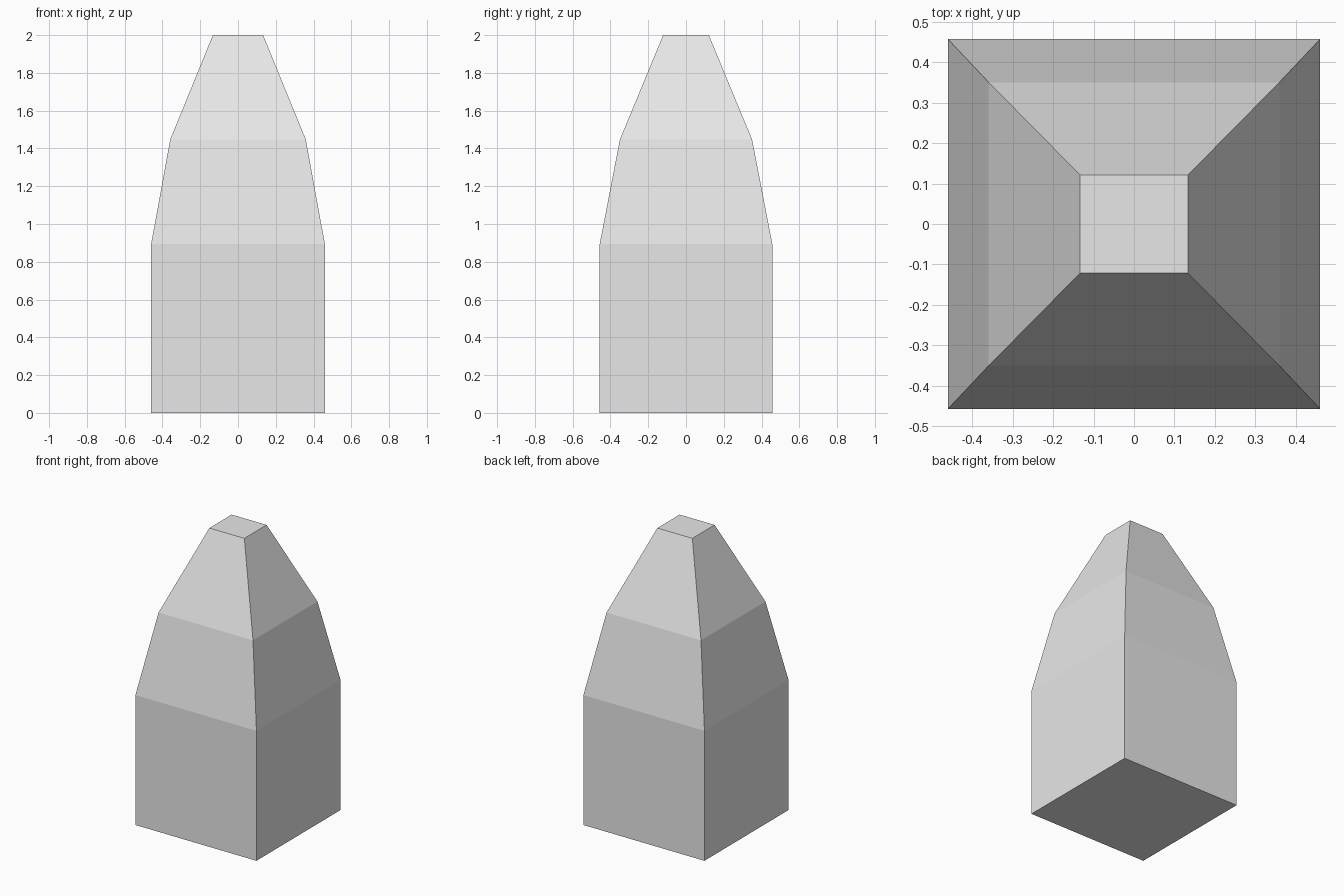
import bpy
import bmesh

cube = bpy.data.objects.get("Cube")
if cube:
    bpy.data.objects.remove(cube, do_unlink=True)

# One plain grey for the whole solid
grey = bpy.data.materials.new("light_grey")
grey.use_nodes = True
colour = (0.8, 0.8, 0.8, 1.0)
grey.diffuse_color = colour
for node in grey.node_tree.nodes:
    if node.type == "BSDF_PRINCIPLED":
        node.inputs["Base Color"].default_value = colour

# Rectangular sections from base to tip: half width, half depth, height
sections = [
    (0.46, 0.457, 0.0),
    (0.46, 0.457, 0.893),
    (0.359, 0.35, 1.447),
    (0.133, 0.121, 2.0),
]
corners = [(-1, -1), (1, -1), (1, 1), (-1, 1)]

# Loft the sections into a closed tapered block
bm = bmesh.new()
rings = [[bm.verts.new((sx * w, sy * d, z)) for sx, sy in corners]
         for w, d, z in sections]
for low, high in zip(rings, rings[1:]):
    for i in range(4):
        j = (i + 1) % 4
        bm.faces.new((low[i], low[j], high[j], high[i]))
bm.faces.new(reversed(rings[0]))
bm.faces.new(rings[-1])
bmesh.ops.recalc_face_normals(bm, faces=bm.faces[:])

mesh = bpy.data.meshes.new("tapered_block")
bm.to_mesh(mesh)
bm.free()
mesh.materials.append(grey)
block = bpy.data.objects.new("tapered_block", mesh)
bpy.context.scene.collection.objects.link(block)
